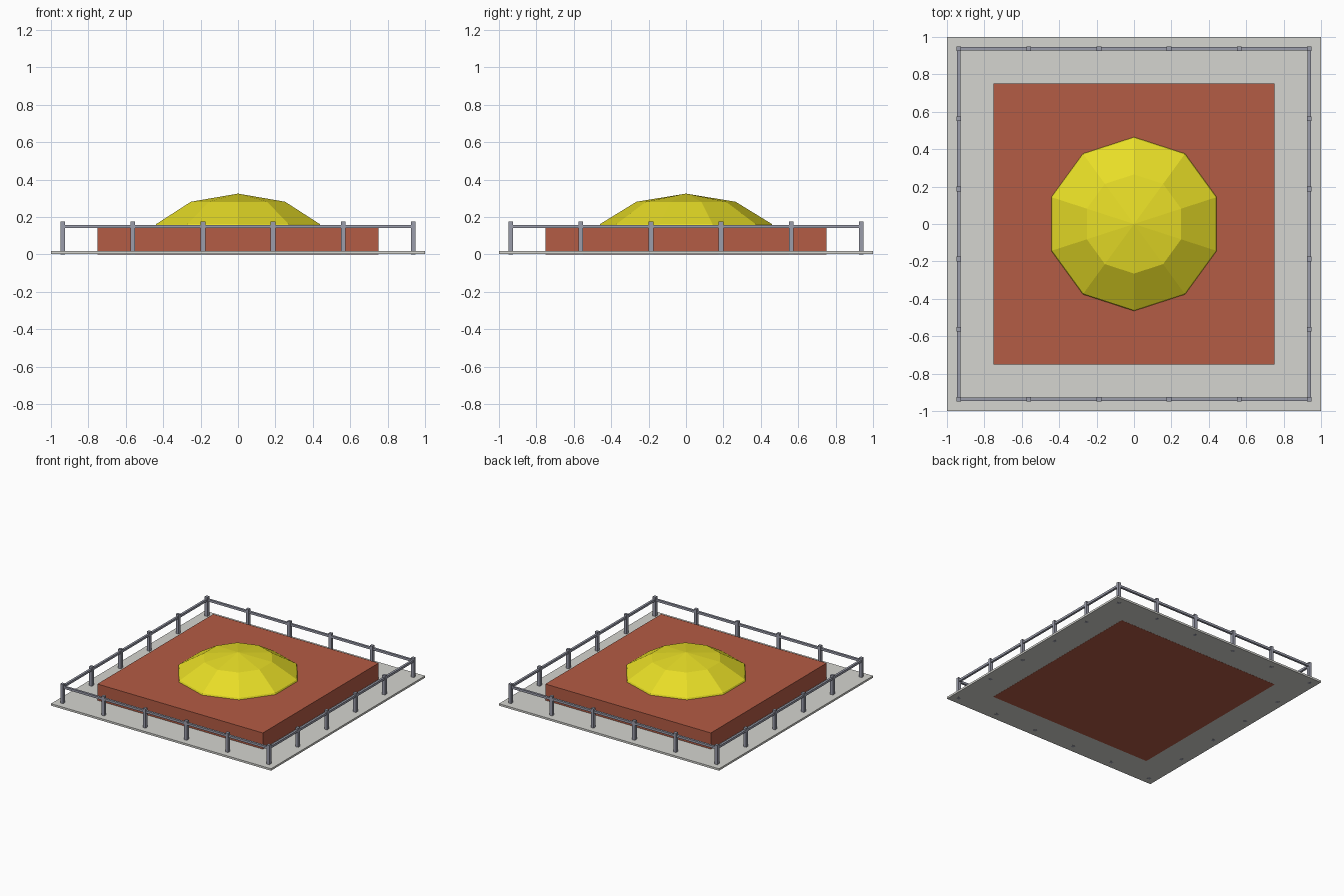
import bpy, bmesh
from mathutils import Matrix

cube = bpy.data.objects.get("Cube")
if cube:
    bpy.data.objects.remove(cube, do_unlink=True)


def material(name, rgb):
    m = bpy.data.materials.new(name)
    m.use_nodes = True
    m.diffuse_color = (*rgb, 1)
    m.node_tree.nodes["Principled BSDF"].inputs["Base Color"].default_value = (*rgb, 1)
    return m


STONE = material("pale grey stone", (0.665, 0.665, 0.63))
BRICK = material("brick red", (0.455, 0.106, 0.058))
YELLOW = material("yellow", (0.82, 0.74, 0.02))
STEEL = material("steel grey", (0.33, 0.34, 0.41))


def finish(name, bm, mat):
    mesh = bpy.data.meshes.new(name)
    bm.to_mesh(mesh)
    bm.free()
    mesh.materials.append(mat)
    obj = bpy.data.objects.new(name, mesh)
    bpy.context.collection.objects.link(obj)
    return obj


def box(name, mat, x, y, size_x, size_y, bottom, top):
    bm = bmesh.new()
    place = Matrix.Translation((x, y, (bottom + top) / 2))
    scale = Matrix.Diagonal((size_x, size_y, top - bottom, 1))
    bmesh.ops.create_cube(bm, size=1, matrix=place @ scale)
    return finish(name, bm, mat)


# Ground slab and raised block, whose underside sits flush in the slab
box("ground_slab", STONE, 0, 0, 2, 2, 0.0008, 0.017)
box("raised_block", BRICK, 0, 0, 1.504, 1.504, 0, 0.15)

# Low faceted dome: upper half of a flattened ten-sided sphere,
# with corners pointing to the front and back
bm = bmesh.new()
squash = Matrix.Diagonal((0.53, 0.53, 0.325, 1))
bmesh.ops.create_uvsphere(bm, u_segments=10, v_segments=6, radius=1, matrix=squash)
low = [v for v in bm.verts if v.co.z < -0.01]
bmesh.ops.delete(bm, geom=low, context="VERTS")
for v in bm.verts:
    v.co.z = max(v.co.z, 0.01)
bmesh.ops.holes_fill(bm, edges=[e for e in bm.edges if e.is_boundary], sides=0)
bmesh.ops.recalc_face_normals(bm, faces=bm.faces)
# Corners lie on x by default or on y, so turn the dome until one faces the front
if max(v.co.x for v in bm.verts) > max(v.co.y for v in bm.verts):
    bmesh.ops.rotate(bm, verts=bm.verts, matrix=Matrix.Rotation(1.5708, 3, "Z"))
finish("dome", bm, YELLOW)

# Fence: evenly spaced posts around the edge and one rail per side
REACH = 0.9375
GAPS = 5
for i in range(GAPS + 1):
    for j in range(GAPS + 1):
        if i in (0, GAPS) or j in (0, GAPS):
            x = REACH * (2 * i / GAPS - 1)
            y = REACH * (2 * j / GAPS - 1)
            box("fence_post", STEEL, x, y, 0.025, 0.025, 0, 0.175)
for side, x_name, y_name in ((-1, "right", "front"), (1, "left", "back")):
    box(y_name + "_rail", STEEL, 0, side * REACH, 2 * REACH, 0.018, 0.14, 0.158)
    box(x_name + "_rail", STEEL, side * REACH, 0, 0.018, 2 * REACH, 0.14, 0.158)
